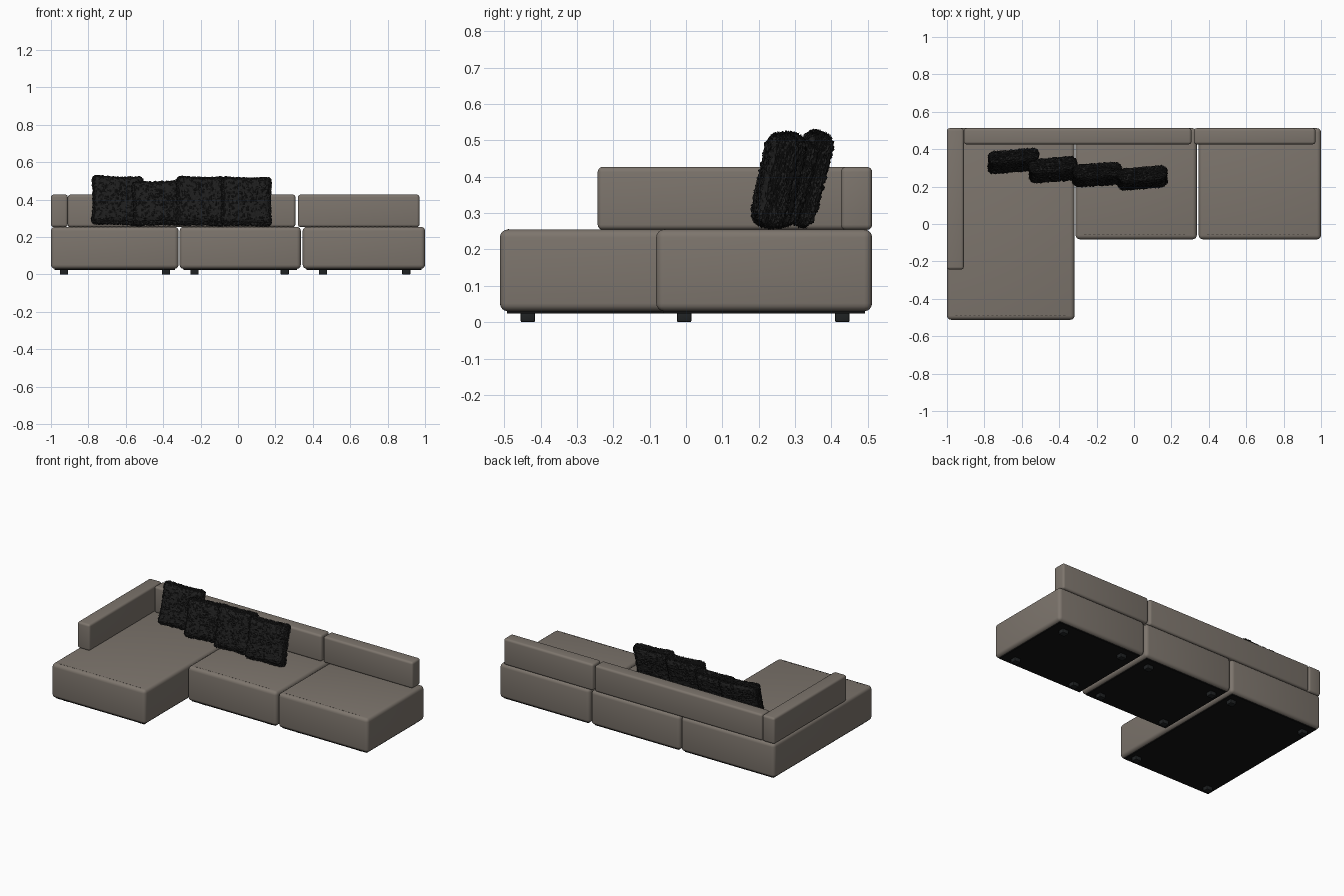
import bpy, bmesh, math, random
from mathutils import Vector, Euler

if "Cube" in bpy.data.objects:
    bpy.data.objects.remove(bpy.data.objects["Cube"])

random.seed(4)


def material(name, rgb):
    m = bpy.data.materials.new(name)
    m.diffuse_color = (*rgb, 1)
    m.use_nodes = True
    m.node_tree.nodes["Principled BSDF"].inputs["Base Color"].default_value = m.diffuse_color
    return m


TAUPE = material("taupe fabric", (0.205, 0.178, 0.152))
BLACK = material("black underside", (0.006, 0.006, 0.006))
FOOT = material("dark feet", (0.014, 0.016, 0.017))
FUR = material("black fur", (0.013, 0.013, 0.013))
STITCH = material("dark stitching", (0.045, 0.038, 0.032))


def add_object(name, bm, mat):
    mesh = bpy.data.meshes.new(name)
    bm.to_mesh(mesh)
    bm.free()
    mesh.materials.append(mat)
    ob = bpy.data.objects.new(name, mesh)
    bpy.context.collection.objects.link(ob)
    return ob


def add_box(bm, lo, hi):
    lo, hi = Vector(lo), Vector(hi)
    for v in bmesh.ops.create_cube(bm, size=1)["verts"]:
        v.co = Vector([(a + b) / 2 + c * (b - a) for a, b, c in zip(lo, hi, v.co)])


def box(name, lo, hi, mat, radius=0.0, segments=4):
    """Box between two corners, with softly rounded edges."""
    bm = bmesh.new()
    add_box(bm, lo, hi)
    if radius:
        bmesh.ops.bevel(bm, geom=bm.edges[:], offset=radius, segments=segments,
                        profile=0.5, affect='EDGES')
    ob = add_object(name, bm, mat)
    if radius:
        bpy.context.view_layer.objects.active = ob
        ob.select_set(True)
        bpy.ops.object.shade_smooth_by_angle(angle=math.radians(40))
        ob.select_set(False)
    return ob


# Seat modules: padded base, underside panel, four feet, front stitching
BACK_Y = 0.512
seats = [("chaise", -1.0, -0.318, -0.512, (-0.93, -0.385)),
         ("middle", -0.312, 0.336, -0.082, (-0.232, 0.25)),
         ("right", 0.346, 1.0, -0.082, (0.455, 0.90))]
for name, x0, x1, y0, foot_xs in seats:
    box(name + "_seat", (x0, y0, 0.03), (x1, BACK_Y, 0.255), TAUPE, 0.022)
    box(name + "_underside", (x0 + 0.02, y0 + 0.02, 0.024),
        (x1 - 0.02, BACK_Y - 0.02, 0.032), BLACK)
    n = 0
    for fx in foot_xs:
        for fy in (y0 + 0.077, 0.43):
            n += 1
            box(f"{name}_foot_{n}", (fx - 0.022, fy - 0.02, 0),
                (fx + 0.022, fy + 0.02, 0.03), FOOT, 0.004, 2)
    bm = bmesh.new()
    count = int((x1 - x0 - 0.08) / 0.024)
    for i in range(count):
        sx = x0 + 0.045 + i * 0.024
        add_box(bm, (sx, y0 + 0.022, 0.2535), (sx + 0.012, y0 + 0.025, 0.2556))
    add_object(name + "_stitching", bm, STITCH)

# Backrests and the side arm
box("long_backrest", (-0.91, 0.426, 0.254), (0.307, BACK_Y, 0.427), TAUPE, 0.014)
box("right_backrest", (0.32, 0.426, 0.254), (0.97, BACK_Y, 0.427), TAUPE, 0.014)
box("left_arm", (-1.0, -0.243, 0.254), (-0.91, BACK_Y, 0.427), TAUPE, 0.014)


def pillow(name, centre, half, lean, turn, roll):
    """Rounded cushion with pulled-in sides and a rough furry surface."""
    bm = bmesh.new()
    bmesh.ops.create_cube(bm, size=2)
    bmesh.ops.subdivide_edges(bm, edges=bm.edges[:], cuts=36, use_grid_fill=True)
    half = Vector(half)
    r = half.y * 0.85
    for v in bm.verts:
        u = v.co.copy()
        p = Vector([a * b for a, b in zip(u, half)])
        core = Vector([max(-h + r, min(h - r, c)) for c, h in zip(p, half)])
        p = core + (p - core).normalized() * r if (p - core).length else p
        p.x *= 1 - 0.07 * (1 - u.z ** 2)
        p.z *= 1 - 0.05 * (1 - u.x ** 2)
        p.y *= 1 - 0.22 * max(abs(u.x), abs(u.z)) ** 4
        v.co = p
    bm.normal_update()
    # Fine fur tufts
    tufts = [(v, v.normal * (0.008 * random.random() ** 4)) for v in bm.verts]
    for v, offset in tufts:
        v.co += offset
    ob = add_object(name, bm, FUR)
    ob.location = centre
    ob.rotation_euler = Euler([math.radians(a) for a in (-lean, roll, turn)])


# Row of leaning pillows
pillow("pillow_1", (-0.645, 0.337, 0.395), (0.138, 0.036, 0.134), 15, 5, 2)
pillow("pillow_2", (-0.432, 0.290, 0.381), (0.134, 0.041, 0.122), 17, 5, -1)
pillow("pillow_3", (-0.198, 0.264, 0.392), (0.134, 0.040, 0.134), 13, 4, 1)
pillow("pillow_4", (0.045, 0.246, 0.390), (0.136, 0.040, 0.133), 12, 5, 1)
